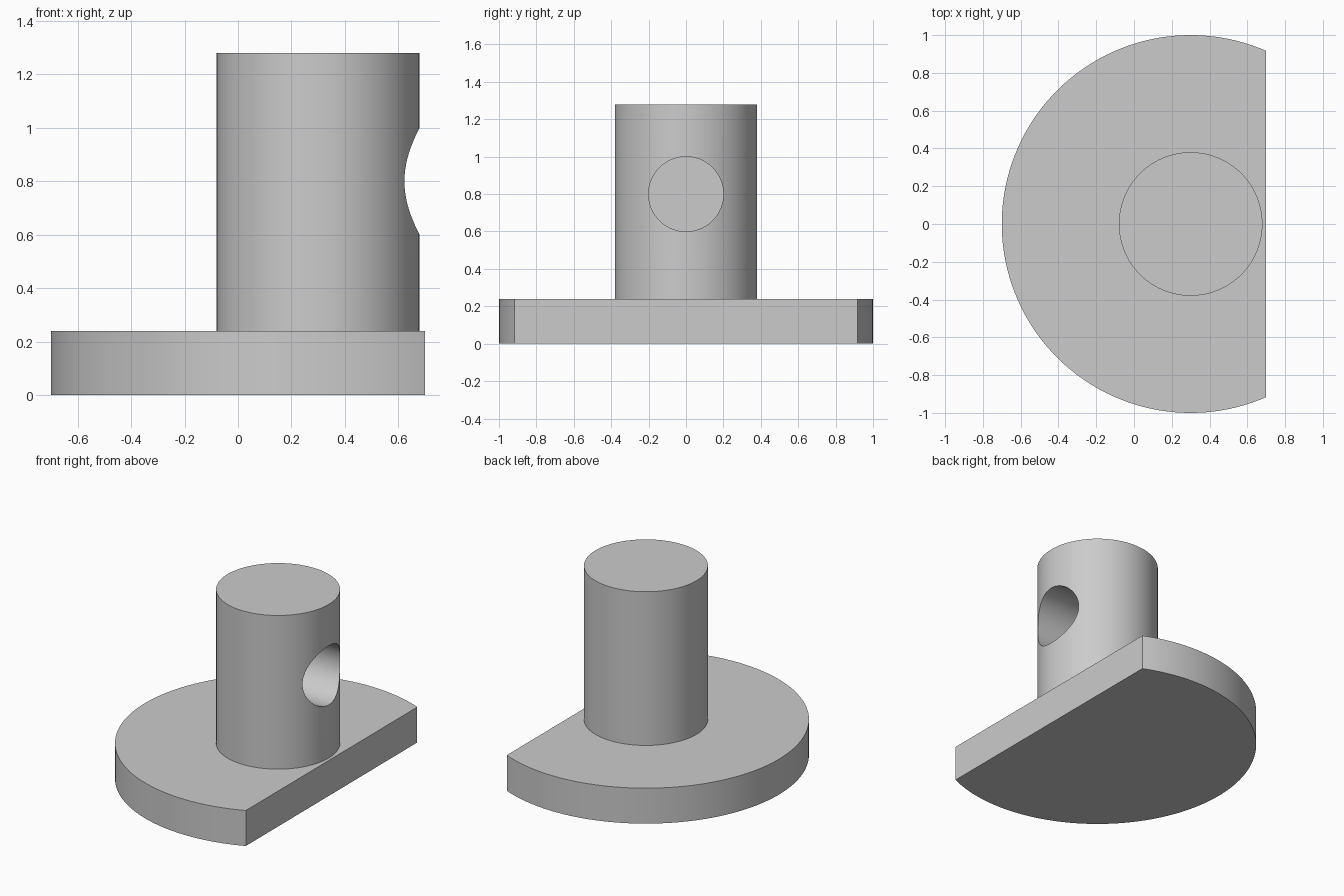
import bpy, bmesh, math

cube = bpy.data.objects.get("Cube")
if cube:
    bpy.data.objects.remove(cube, do_unlink=True)

AXIS_X = 0.3       # shared centre of the disc and the post
FLAT_X = 0.7       # straight side of the base
BASE_TOP = 0.24
POST_TOP = 1.28

grey = bpy.data.materials.new("light grey")
grey.use_nodes = True
colour = (0.6, 0.6, 0.6, 1)
grey.diffuse_color = colour
grey.node_tree.nodes["Principled BSDF"].inputs["Base Color"].default_value = colour


def smooth(obj):
    bpy.ops.object.select_all(action='DESELECT')
    obj.select_set(True)
    bpy.context.view_layer.objects.active = obj
    bpy.ops.object.shade_smooth_by_angle(angle=math.radians(30))


def cylinder(name, radius, depth, location, rotation=(0, 0, 0)):
    bpy.ops.mesh.primitive_cylinder_add(vertices=96, radius=radius, depth=depth,
                                        location=location, rotation=rotation)
    obj = bpy.context.object
    obj.name = name
    obj.data.materials.append(grey)
    return obj


# Base: a disc with one side cut straight
bm = bmesh.new()
start = math.acos(FLAT_X - AXIS_X)
steps = 96
angles = [start + (2 * math.pi - 2 * start) * i / steps for i in range(steps + 1)]
bottom = bm.faces.new([bm.verts.new((AXIS_X + math.cos(a), math.sin(a), 0)) for a in angles])
side = bmesh.ops.extrude_face_region(bm, geom=[bottom])
top = [v for v in side["geom"] if isinstance(v, bmesh.types.BMVert)]
bmesh.ops.translate(bm, verts=top, vec=(0, 0, BASE_TOP))
bmesh.ops.recalc_face_normals(bm, faces=bm.faces)
mesh = bpy.data.meshes.new("base")
bm.to_mesh(mesh)
bm.free()
mesh.materials.append(grey)
base = bpy.data.objects.new("base", mesh)
bpy.context.collection.objects.link(base)
smooth(base)

# Post with a blind round hole reaching its axis
post = cylinder("post", 0.38, POST_TOP - BASE_TOP, (AXIS_X, 0, (POST_TOP + BASE_TOP) / 2))
cutter = cylinder("hole_cutter", 0.2, 0.6, (AXIS_X + 0.3, 0, 0.8), (0, math.pi / 2, 0))
cut = post.modifiers.new("hole", 'BOOLEAN')
cut.operation = 'DIFFERENCE'
cut.solver = 'EXACT'
cut.object = cutter
bpy.context.view_layer.objects.active = post
bpy.ops.object.modifier_apply(modifier=cut.name)
bpy.data.objects.remove(cutter, do_unlink=True)
smooth(post)
